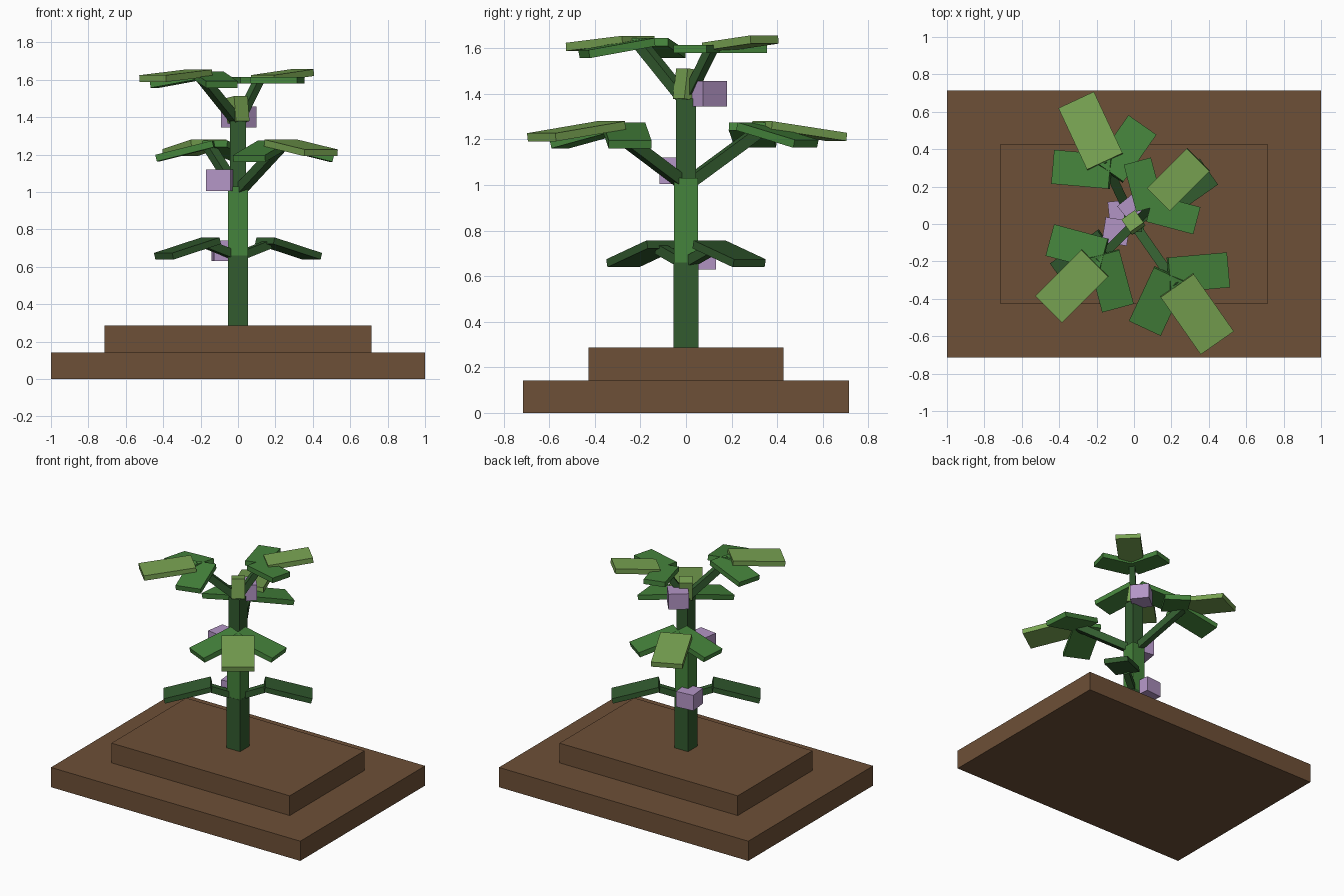
import bpy, bmesh, math
from mathutils import Matrix, Vector

default = bpy.data.objects.get("Cube")
if default:
    bpy.data.objects.remove(default, do_unlink=True)


def make_material(name, rgb):
    mat = bpy.data.materials.new(name)
    mat.use_nodes = True
    mat.diffuse_color = (*rgb, 1)
    mat.node_tree.nodes["Principled BSDF"].inputs["Base Color"].default_value = (*rgb, 1)
    return mat


soil = make_material("soil brown", (0.155, 0.08, 0.038))
dark = make_material("dark green", (0.032, 0.105, 0.028))
mid = make_material("mid green", (0.06, 0.23, 0.045))
light = make_material("light green", (0.19, 0.37, 0.085))
lilac = make_material("lilac", (0.45, 0.30, 0.56))


def box(name, size, matrix, mat):
    """Box of the given size, centred on the matrix origin."""
    bm = bmesh.new()
    bmesh.ops.create_cube(bm, size=1)
    bmesh.ops.scale(bm, vec=size, verts=bm.verts)
    mesh = bpy.data.meshes.new(name)
    bm.to_mesh(mesh)
    bm.free()
    mesh.materials.append(mat)
    obj = bpy.data.objects.new(name, mesh)
    obj.matrix_world = matrix
    bpy.context.collection.objects.link(obj)


def polar(r, angle, z):
    a = math.radians(angle)
    return Vector((r * math.cos(a), r * math.sin(a), z))


def turn(angle, axis="Z"):
    return Matrix.Rotation(math.radians(angle), 4, axis)


def upright(name, width, depth, low, high, mat, xy=(0, 0), angle=0):
    place = Matrix.Translation((*xy, (low + high) / 2)) @ turn(angle)
    box(name, (width, depth, high - low), place, mat)


def leaf(name, root, angle, drop, length, width, mat, thick=0.036):
    """Flat leaf growing outward from the top of its inner edge."""
    place = (Matrix.Translation(root) @ turn(angle) @ turn(drop, "Y")
             @ Matrix.Translation((length / 2, 0, -thick / 2)))
    box(name, (length, width, thick), place, mat)


def branch(name, start, end, thick):
    along = end - start
    place = Matrix.Translation((start + end) / 2) @ along.to_track_quat("X", "Z").to_matrix().to_4x4()
    box(name, (along.length, thick, thick), place, dark)


# Stepped soil bed
upright("soil_base", 2, 1.43, 0, 0.143, soil)
upright("soil_mound", 1.43, 0.857, 0.143, 0.286, soil)

# Stem, bottom to top
upright("stem_lower", 0.108, 0.108, 0.286, 0.66, dark)
upright("stem_middle", 0.106, 0.106, 0.66, 1.03, mid)
upright("stem_upper", 0.088, 0.088, 1.03, 1.38, dark)
bud = Matrix.Translation((-0.003, 0.008, 1.44)) @ turn(35) @ turn(-8, "X")
box("stem_bud", (0.088, 0.082, 0.135), bud, light)

# Low pair of single leaves
for side, angle in (("left", 35), ("right", 215)):
    branch("low_branch_" + side, polar(0, angle, 0.655), polar(0.2, angle, 0.72), 0.045)
    leaf("low_leaf_" + side, polar(0.18, angle, 0.757), angle, 15, 0.32, 0.17, dark)

# Three-leaf sprigs: angle, size, branch foot, branch end (r, z),
# tip leaf root (r, z) and drop, side leaf root (r, z) and drop
sprigs = {
    "middle_front": (-55, 1.0, 1.0, (0.405, 1.25), (0.403, 1.28, 8), (0.333, 1.275, 14)),
    "middle_back": (115, 0.97, 1.0, (0.375, 1.25), (0.37, 1.28, 8), (0.308, 1.275, 14)),
    "top_right": (225, 0.93, 1.37, (0.29, 1.625), (0.297, 1.655, 5), (0.23, 1.645, 10)),
    "top_left": (45, 0.8, 1.37, (0.16, 1.6), (0.185, 1.625, -6), (0.12, 1.615, 0)),
}
for name, (angle, size, foot, end, tip, side) in sprigs.items():
    branch(name + "_branch", polar(0, angle, foot), polar(end[0], angle, end[1]), 0.052 * size)
    leaf(name + "_tip_leaf", polar(tip[0], angle, tip[1]), angle, tip[2],
         0.377 * size, 0.216 * size, light)
    for label, spread in (("a", 60), ("b", -60)):
        leaf(name + "_side_leaf_" + label, polar(side[0], angle, side[1]), angle + spread,
             side[2], 0.325 * size, 0.188 * size, mid)

# Blossoms against the stem
upright("blossom_low", 0.13, 0.13, 0.63, 0.742, lilac, (-0.07, 0.06), 6)
upright("blossom_middle", 0.135, 0.135, 1.005, 1.12, lilac, (-0.095, -0.04), -9)
upright("blossom_top", 0.135, 0.135, 1.345, 1.457, lilac, (0.005, 0.085), 39)
